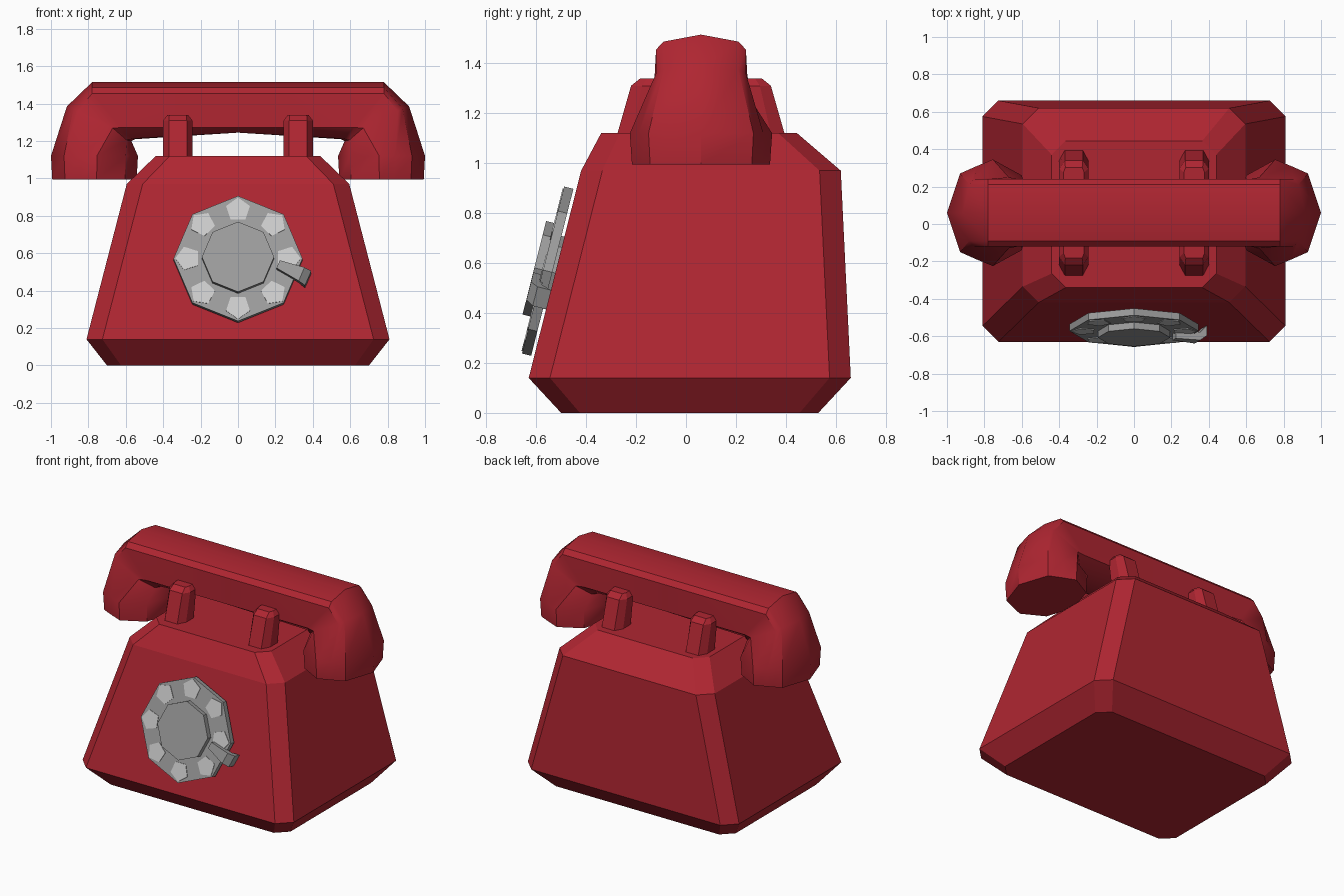
import bpy, bmesh, math
from mathutils import Matrix, Vector

if "Cube" in bpy.data.objects:
    bpy.data.objects.remove(bpy.data.objects["Cube"])


def material(name, rgb):
    m = bpy.data.materials.new(name)
    m.diffuse_color = (*rgb, 1)
    m.use_nodes = True
    m.node_tree.nodes["Principled BSDF"].inputs["Base Color"].default_value = m.diffuse_color
    return m


RED = material("red", (0.43, 0.019, 0.031))
GREY = material("grey", (0.34, 0.34, 0.34))
LIGHT = material("light_grey", (0.62, 0.62, 0.62))


def loft(name, rings, mat, matrix=None, smooth=None):
    """Skin a list of equal-length point rings and cap both ends."""
    bm = bmesh.new()
    vs = [[bm.verts.new(p) for p in r] for r in rings]
    n = len(rings[0])
    for a, b in zip(vs, vs[1:]):
        for i in range(n):
            j = (i + 1) % n
            bm.faces.new((a[i], a[j], b[j], b[i]))
    bm.faces.new(vs[0])
    bm.faces.new(vs[-1])
    if matrix:
        bm.transform(matrix)
    bmesh.ops.recalc_face_normals(bm, faces=bm.faces)
    me = bpy.data.meshes.new(name)
    bm.to_mesh(me)
    bm.free()
    me.materials.append(mat)
    ob = bpy.data.objects.new(name, me)
    bpy.context.collection.objects.link(ob)
    if smooth:
        bpy.ops.object.select_all(action='DESELECT')
        ob.select_set(True)
        bpy.context.view_layer.objects.active = ob
        bpy.ops.object.shade_smooth_by_angle(angle=math.radians(smooth))
    return ob


# Body: stacked rectangles with cut corners
def cut_rect(x, y0, y1, c, z):
    return [(-x + c, y0, z), (x - c, y0, z), (x, y0 + c, z), (x, y1 - c, z),
            (x - c, y1, z), (-x + c, y1, z), (-x, y1 - c, z), (-x, y0 + c, z)]


loft("body", [cut_rect(0.70, -0.50, 0.53, 0.075, 0),
              cut_rect(0.81, -0.63, 0.66, 0.085, 0.14),
              cut_rect(0.595, -0.42, 0.62, 0.085, 0.97),
              cut_rect(0.44, -0.34, 0.445, 0.075, 1.12)], RED)

# Handset: half rings (x, y offset, z) from outer/top to inner/bottom
HY = 0.06


def full_ring(half, side=1):
    back = [(x, -y, z) for x, y, z in half[-2:0:-1]]
    return [(x * side, y + HY, z) for x, y, z in half + back]


def cup(z, s):
    pts = [(1.0, 0), (0.93, 0.21), (0.84, 0.25), (0.755, 0.285), (0.60, 0.2), (0.535, 0)]
    return [(0.765 + (x - 0.765) * s, y * s, z) for x, y in pts]


halves = [
    cup(0.995, 0.97),
    cup(1.12, 1.0),
    [(0.915, 0, 1.385), (0.88, 0.15, 1.375), (0.855, 0.18, 1.36),
     (0.67, 0.19, 1.27), (0.595, 0.12, 1.205), (0.57, 0, 1.20)],
    [(0.78, 0, 1.515), (0.78, 0.15, 1.487), (0.78, 0.18, 1.455),
     (0.62, 0.18, 1.272), (0.56, 0.10, 1.213), (0.55, 0, 1.21)],
    [(0, 0, 1.515), (0, 0.15, 1.487), (0, 0.18, 1.455),
     (0, 0.18, 1.272), (0, 0.10, 1.245), (0, 0, 1.245)],
]
rings = [full_ring(h) for h in halves] + [full_ring(h, -1) for h in halves[-2::-1]]
loft("handset", rings, RED, smooth=35)

# Cradle prongs: four leaning posts with cut outer corners
for sx in (-1, 1):
    for sy, label in ((-1, "front"), (1, "back")):
        def prong(w, cut, inner, outer, z_in, z_out):
            k = 0.6 * (outer - inner) + inner
            prof = [(-w, inner, z_in), (w, inner, z_in), (w, k, z_in),
                    (w - cut, outer, z_out), (-w + cut, outer, z_out), (-w, k, z_in)]
            return [(sx * 0.322 + x, HY + sy * y, z) for x, y, z in prof]
        loft(f"{label}_prong", [prong(0.078, 0.03, 0.20, 0.34, 1.10, 1.10),
                                prong(0.078, 0.03, 0.17, 0.28, 1.31, 1.31),
                                prong(0.055, 0.01, 0.175, 0.243, 1.34, 1.34)], RED)

# Dial frame: u = x, v = up the sloped front, w = outwards
v = Vector((0, 0.21, 0.83)).normalized()
w = Vector((1, 0, 0)).cross(v)
DIAL = Matrix(((1, v.x, w.x, 0), (0, v.y, w.y, -0.524), (0, v.z, w.z, 0.56), (0, 0, 0, 1)))


def disc(name, n, r, w0, w1, mat, centre=(0, 0), turn=0.0):
    ring = [(centre[0] + r * math.cos(turn + math.tau * i / n),
             centre[1] + r * math.sin(turn + math.tau * i / n)) for i in range(n)]
    return loft(name, [[(*p, h) for p in ring] for h in (w0, w1)], mat, DIAL)


disc("dial_plate", 8, 0.345, 0.012, 0.05, GREY)
disc("dial_hub", 8, 0.193, 0.045, 0.086, GREY)
disc("dial_spindle", 8, 0.15, -0.02, 0.02, GREY)

# Finger holes around the dial
for i in range(8):
    a = math.tau * i / 8
    disc("finger_hole", 5, 0.067, 0.048, 0.054, LIGHT,
         (0.268 * math.cos(a), 0.268 * math.sin(a)), a)

# Finger stop: tapered bar, wider at the outer end
d = Vector((0.155, -0.065)).normalized()
side = Vector((-d.y, d.x))


def stop_end(c, h, w0, w1):
    a, b = Vector(c) + side * h, Vector(c) - side * h
    return [(*a, w0), (*b, w0), (*b, w1), (*a, w1)]


loft("finger_stop", [stop_end((0.215, -0.04), 0.023, 0.04, 0.085),
                     stop_end((0.34, -0.095), 0.04, 0.04, 0.085),
                     stop_end((0.375, -0.11), 0.043, 0.0, 0.055)], GREY, DIAL)
